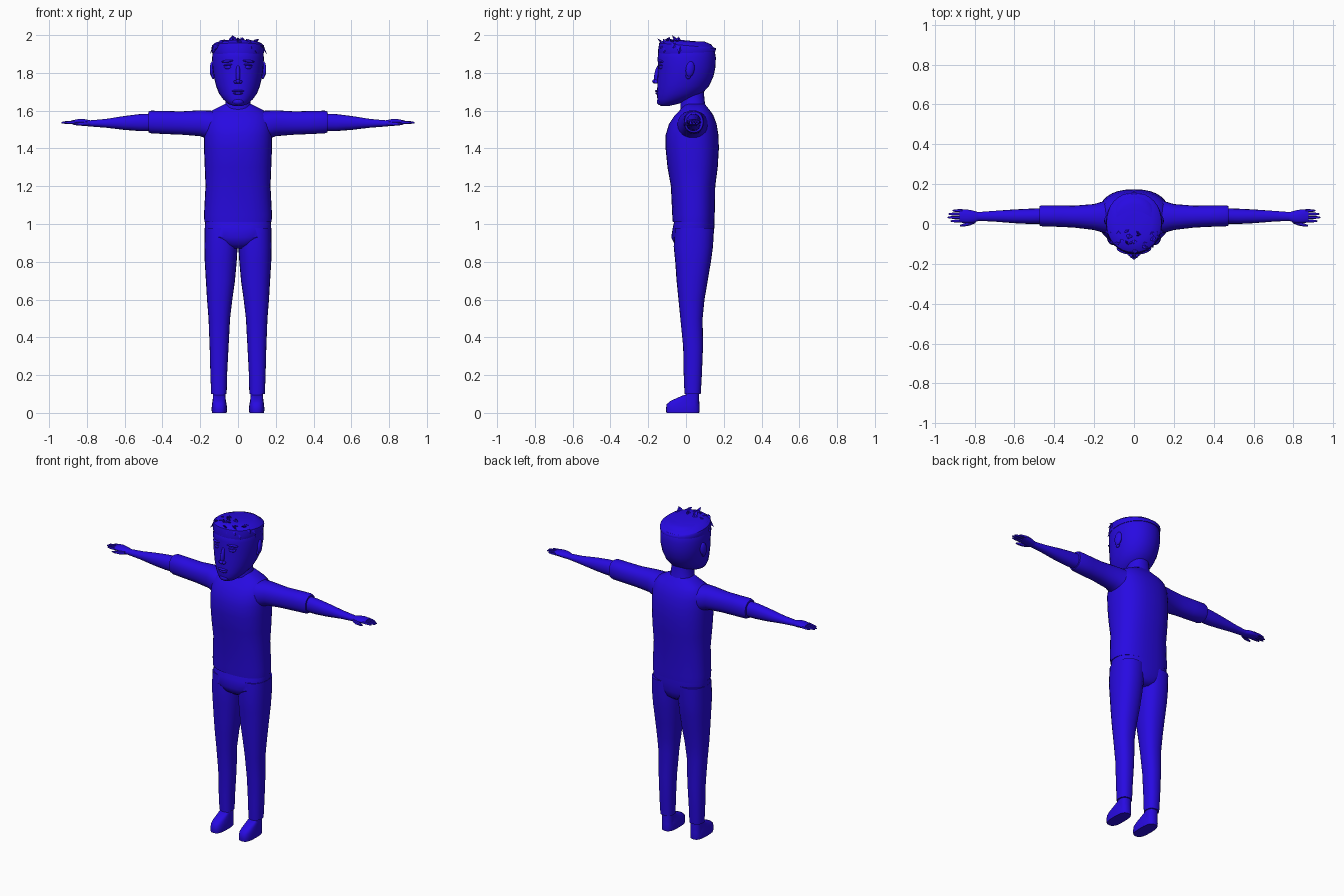
import bpy, bmesh, math, random
from mathutils import Vector

random.seed(4)
blue = bpy.data.materials.new("royal_blue")
blue.diffuse_color = (0.021, 0.003, 0.76, 1)


def finish(name, bm, angle=40):
    bmesh.ops.recalc_face_normals(bm, faces=bm.faces[:])
    me = bpy.data.meshes.new(name)
    bm.to_mesh(me)
    bm.free()
    me.materials.append(blue)
    ob = bpy.data.objects.new(name, me)
    bpy.context.collection.objects.link(ob)
    bpy.ops.object.select_all(action='DESELECT')
    ob.select_set(True)
    bpy.context.view_layer.objects.active = ob
    bpy.ops.object.shade_smooth_by_angle(angle=math.radians(angle))
    return ob


def loft(name, rings, axis='z', n=24, p=2.2, side=1, angle=40):
    """Skin rounded sections (position, a0, a1, b0, b1) along z or x."""
    bm = bmesh.new()
    loops = []
    for t, a0, a1, b0, b1 in rings:
        loop = []
        for i in range(n):
            c, s = math.cos(math.tau * i / n), math.sin(math.tau * i / n)
            a = (a0 + a1) / 2 + (a1 - a0) / 2 * math.copysign(abs(c) ** (2 / p), c)
            b = (b0 + b1) / 2 + (b1 - b0) / 2 * math.copysign(abs(s) ** (2 / p), s)
            co = (a * side, b, t) if axis == 'z' else (t * side, a, b)
            loop.append(bm.verts.new(co))
        loops.append(loop)
    for u, v in zip(loops, loops[1:]):
        for i in range(n):
            j = (i + 1) % n
            bm.faces.new((u[i], u[j], v[j], v[i]))
    bm.faces.new(loops[0][::-1])
    bm.faces.new(loops[-1])
    return finish(name, bm, angle)


def ball(name, loc, size, rot=(0, 0, 0)):
    bm = bmesh.new()
    bmesh.ops.create_uvsphere(bm, u_segments=14, v_segments=8, radius=1)
    bmesh.ops.scale(bm, vec=size, verts=bm.verts)
    ob = finish(name, bm, 60)
    ob.location, ob.rotation_euler = loc, rot
    return ob


def spike(name, base, tip, width):
    """Flat pointed lock of hair."""
    bm = bmesh.new()
    base, tip = Vector(base), Vector(tip)
    d = tip - base
    u = d.cross(Vector((0, 0.3, 1))).normalized() * width
    w = d.cross(u).normalized() * width * 0.45
    mid = base + d * 0.5 + Vector((0, 0, 0.008))
    r0 = [bm.verts.new(base + o) for o in (u, w, -u, -w)]
    r1 = [bm.verts.new(mid + o * 0.7) for o in (u, w, -u, -w)]
    end = bm.verts.new(tip)
    for i in range(4):
        j = (i + 1) % 4
        bm.faces.new((r0[i], r0[j], r1[j], r1[i]))
        bm.faces.new((r1[i], r1[j], end))
    bm.faces.new(r0)
    return finish(name, bm, 30)


# Jumper body, ending in the shoulder slope
loft("jumper_body", [
    (1.01, -.178, .178, -.07, .15), (1.05, -.18, .18, -.073, .152),
    (1.2, -.172, .172, -.08, .155), (1.3, -.176, .176, -.098, .168),
    (1.4, -.18, .18, -.108, .174), (1.47, -.18, .18, -.108, .172),
    (1.53, -.178, .178, -.09, .162), (1.575, -.165, .165, -.06, .145),
    (1.6, -.14, .14, -.035, .128), (1.62, -.10, .10, -.02, .112),
    (1.635, -.07, .07, -.015, .1)], n=32, p=2.4)

# Neck
loft("neck", [(1.59, -.085, .085, -.03, .115), (1.64, -.066, .066, -.03, .1),
              (1.69, -.062, .062, -.035, .095), (1.75, -.06, .06, -.03, .09)])

# Hips join the two trouser legs
loft("hips", [
    (.87, -.05, .05, -.03, .11), (.89, -.10, .10, -.06, .135),
    (.93, -.165, .165, -.078, .145), (.98, -.176, .176, -.07, .15),
    (1.015, -.174, .174, -.062, .15)], n=32, p=2.4)

for side, tag in ((1, "left"), (-1, "right")):
    # Trouser leg
    loft(tag + "_trouser_leg", [
        (.1, .06, .142, -.008, .078), (.2, .058, .146, -.012, .084),
        (.35, .05, .15, -.015, .09), (.5, .042, .156, -.03, .088),
        (.6, .03, .164, -.04, .098), (.7, .016, .17, -.05, .115),
        (.8, .007, .176, -.057, .132), (.88, .002, .178, -.065, .143),
        (.98, 0, .177, -.06, .148)], side=side, p=2.3)
    # Shoe: ankle cuff, foot and sole
    loft(tag + "_ankle", [(.03, .064, .134, -.01, .068), (.13, .068, .132, 0, .07)],
         side=side, p=2.6)
    loft(tag + "_shoe", [
        (0, .06, .138, -.104, .07), (.018, .058, .14, -.106, .072),
        (.045, .06, .138, -.103, .071), (.062, .064, .135, -.085, .07),
        (.08, .066, .133, -.045, .07), (.095, .068, .132, -.01, .068)],
        side=side, p=2.8)
    # Sleeve and forearm
    loft(tag + "_sleeve", [
        (.08, -.05, .13, 1.42, 1.595), (.15, -.045, .115, 1.445, 1.6),
        (.2, -.03, .1, 1.465, 1.602), (.3, -.018, .092, 1.473, 1.596),
        (.38, -.014, .093, 1.476, 1.598), (.46, -.012, .094, 1.48, 1.6),
        (.475, -.008, .09, 1.486, 1.594)], 'x', side=side)
    loft(tag + "_forearm", [
        (.44, .002, .08, 1.492, 1.585), (.52, .0, .077, 1.492, 1.582),
        (.6, .004, .073, 1.498, 1.572), (.7, .012, .066, 1.51, 1.556),
        (.78, .016, .06, 1.516, 1.549), (.8, .016, .06, 1.518, 1.55)],
        'x', n=16, side=side)
    # Palm, fingers and thumb
    loft(tag + "_palm", [
        (.775, .018, .058, 1.518, 1.548), (.81, .004, .068, 1.518, 1.555),
        (.845, .004, .074, 1.523, 1.556), (.875, .008, .074, 1.526, 1.55)],
        'x', n=14, side=side)
    for k, (y, end) in enumerate(((.015, .92), (.033, .935), (.05, .932), (.067, .91))):
        loft(f"{tag}_finger_{k + 1}", [
            (.86, y - .008, y + .008, 1.53, 1.548),
            (end - .025, y - .007, y + .007, 1.53, 1.545),
            (end - .005, y - .005, y + .005, 1.532, 1.541),
            (end, y - .002, y + .002, 1.534, 1.538)], 'x', n=8, side=side)
    loft(tag + "_thumb", [
        (.795, .005, .03, 1.52, 1.545), (.825, -.008, .012, 1.52, 1.54),
        (.855, -.013, .002, 1.522, 1.537), (.872, -.012, -.004, 1.526, 1.532)],
        'x', n=8, side=side)
    # Ear, eye, eyelid and brow
    ball(tag + "_ear", (side * .136, .022, 1.82), (.013, .024, .042), (-.15, 0, side * .25))
    ball(tag + "_ear_lobe", (side * .131, .012, 1.785), (.01, .014, .018))
    ball(tag + "_eye", (side * .053, -.131, 1.83), (.021, .012, .011), (0, 0, side * .35))
    ball(tag + "_eyelid", (side * .053, -.133, 1.842), (.027, .012, .005), (0, side * .1, side * .35))
    ball(tag + "_brow", (side * .056, -.135, 1.862), (.034, .011, .007), (0, side * .1, side * .38))
    ball(tag + "_nostril", (side * .013, -.158, 1.752), (.01, .012, .009))

# Head with a forward chin
loft("head", [
    (1.626, -.025, .025, -.135, -.085), (1.635, -.05, .05, -.146, -.045),
    (1.66, -.078, .078, -.152, .03), (1.69, -.1, .1, -.153, .085),
    (1.73, -.116, .116, -.152, .122), (1.78, -.128, .128, -.151, .145),
    (1.83, -.135, .135, -.148, .156), (1.88, -.137, .137, -.15, .158),
    (1.92, -.133, .133, -.145, .152), (1.95, -.118, .118, -.12, .135),
    (1.965, -.09, .09, -.09, .1)], n=32, p=2.1)

# Nose and lips
ball("nose_bridge", (0, -.15, 1.795), (.012, .017, .05), (-.2, 0, 0))
ball("nose_tip", (0, -.162, 1.755), (.013, .017, .012))
ball("upper_lip", (0, -.152, 1.704), (.033, .012, .006))
ball("lower_lip", (0, -.15, 1.692), (.027, .012, .007))
ball("chin", (0, -.138, 1.648), (.03, .017, .018))

# Hair cap with a rim, flat crown tilting down to the back
cap = loft("hair_cap", [
    (1.905, -.137, .137, -.146, .157), (1.925, -.141, .141, -.148, .158),
    (1.945, -.138, .138, -.142, .152), (1.958, -.122, .122, -.125, .135),
    (1.968, -.09, .09, -.09, .1), (1.972, -.04, .04, -.04, .05)], n=32, p=2.1, angle=30)
for v in cap.data.vertices:
    v.co.z -= .09 * v.co.y * (1 if v.co.z > 1.94 else -.5)

# Ragged fringe and upright tufts at the front
for i in range(13):
    a = math.radians(-165 + 150 * i / 12)
    c, s = math.cos(a), math.sin(a)
    spike(f"fringe_lock_{i + 1}", (.115 * c, .115 * s, 1.955),
          (.143 * c + random.uniform(-.02, .02), .15 * s, 1.905 + random.uniform(-.01, .03)), .022)
for i in range(14):
    x = random.uniform(-.1, .1)
    y = random.uniform(-.11, -.03)
    spike(f"tuft_{i + 1}", (x, y, 1.95),
          (x * 1.1 + random.uniform(-.03, .03), y - random.uniform(-.01, .03),
           1.995 - abs(x) * .15 + random.uniform(-.01, .005)), .018)
spike("front_tuft", (.01, -.12, 1.94), (.0, -.152, 1.982), .016)
spike("crown_tuft", (-.02, -.05, 1.955), (-.03, -.075, 2.0), .02)
